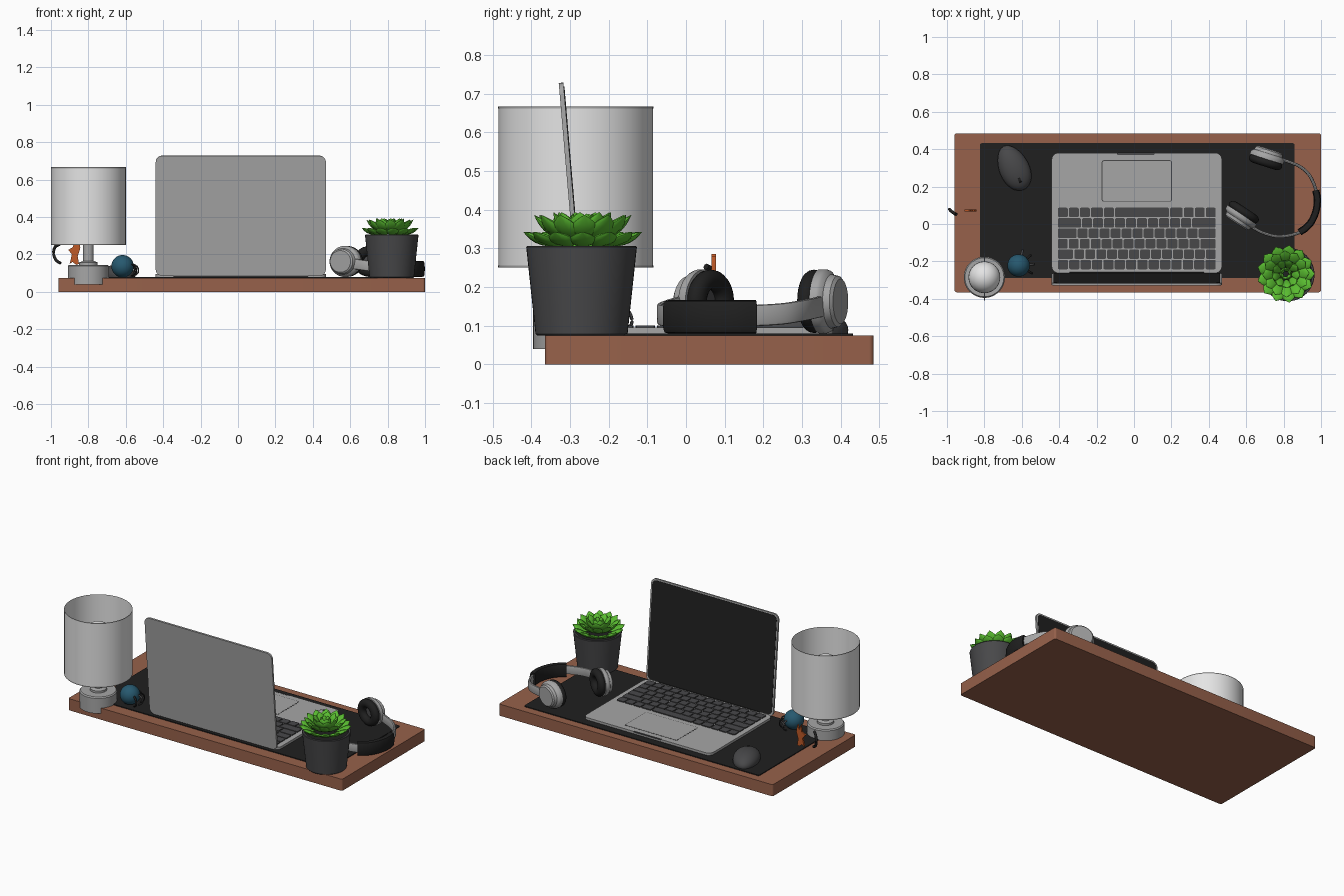
import bpy, bmesh, math
from mathutils import Matrix, Vector

if "Cube" in bpy.data.objects:
    bpy.data.objects.remove(bpy.data.objects["Cube"])

def material(name, r, g, b):
    m = bpy.data.materials.new(name)
    m.diffuse_color = (r, g, b, 1)
    m.use_nodes = True
    m.node_tree.nodes["Principled BSDF"].inputs["Base Color"].default_value = m.diffuse_color
    return m

WOOD = material("brown wood", 0.31, 0.12, 0.07)
BLACK = material("black", 0.014, 0.014, 0.014)
SILVER = material("silver", 0.38, 0.38, 0.38)
DARK = material("dark grey", 0.065, 0.065, 0.068)
WHITE = material("lamp white", 0.78, 0.78, 0.78)
GREEN = material("leaf green", 0.10, 0.50, 0.03)
BLUE = material("deep blue", 0.02, 0.10, 0.16)
ORANGE = material("orange", 0.52, 0.10, 0.02)

def finish(name, bm, mat, matrix=None):
    if matrix is not None:
        bm.transform(matrix)
    bmesh.ops.recalc_face_normals(bm, faces=bm.faces)
    me = bpy.data.meshes.new(name)
    bm.to_mesh(me)
    bm.free()
    me.materials.append(mat)
    ob = bpy.data.objects.new(name, me)
    bpy.context.collection.objects.link(ob)
    return ob

def add_plate(bm, x0, x1, y0, y1, z0, z1, r, seg=6):
    """Slab with rounded corners."""
    pts = []
    for k, (cx, cy) in enumerate([(x1 - r, y1 - r), (x0 + r, y1 - r), (x0 + r, y0 + r), (x1 - r, y0 + r)]):
        for i in range(seg + 1):
            a = math.pi / 2 * (k + i / seg)
            pts.append((cx + r * math.cos(a), cy + r * math.sin(a)))
    lo = [bm.verts.new((x, y, z0)) for x, y in pts]
    hi = [bm.verts.new((x, y, z1)) for x, y in pts]
    bm.faces.new(hi)
    bm.faces.new(lo[::-1])
    for i in range(len(pts)):
        j = (i + 1) % len(pts)
        bm.faces.new((lo[i], lo[j], hi[j], hi[i]))

def plate(name, dims, r, mat, matrix=None):
    bm = bmesh.new()
    add_plate(bm, *dims, r)
    return finish(name, bm, mat, matrix)

def lathe(name, profile, mat, matrix, seg=48):
    """Spin a (radius, height) profile round local z."""
    bm = bmesh.new()
    vs = [bm.verts.new((r, 0, z)) for r, z in profile]
    es = [bm.edges.new(p) for p in zip(vs, vs[1:])]
    bmesh.ops.spin(bm, geom=vs + es, cent=(0, 0, 0), axis=(0, 0, 1), angle=2 * math.pi, steps=seg)
    bmesh.ops.remove_doubles(bm, verts=bm.verts, dist=1e-5)
    return finish(name, bm, mat, matrix)

def spline(pts, n=8):
    """Catmull-Rom points through a short path."""
    p = [Vector(q) for q in pts]
    p = [2 * p[0] - p[1]] + p + [2 * p[-1] - p[-2]]
    out = []
    for a, b, c, d in zip(p, p[1:], p[2:], p[3:]):
        for i in range(n):
            t = i / n
            out.append(0.5 * (2 * b + (c - a) * t + (2 * a - 5 * b + 4 * c - d) * t * t
                              + (3 * b - a - 3 * c + d) * t ** 3))
    return out + [p[-2]]

def sweep(name, pts, thick, height, mat, power=1.0):
    """Rounded upright strip swept along a path."""
    path = spline(pts)
    bm = bmesh.new()
    rings = []
    for i, c in enumerate(path):
        t = path[min(i + 1, len(path) - 1)] - path[max(i - 1, 0)]
        side = Vector((t.y, -t.x, 0)).normalized()
        up = side.cross(t).normalized()
        ring = []
        for k in range(12):
            u, v = math.cos(k * math.pi / 6), math.sin(k * math.pi / 6)
            u, v = (math.copysign(abs(w) ** power, w) for w in (u, v))
            ring.append(bm.verts.new(c + side * u * thick / 2 + up * v * height / 2))
        rings.append(ring)
    for a, b in zip(rings, rings[1:]):
        for k in range(12):
            bm.faces.new((a[k], a[(k + 1) % 12], b[(k + 1) % 12], b[k]))
    bm.faces.new(rings[0])
    bm.faces.new(rings[-1])
    return finish(name, bm, mat)

at = lambda x, y, z: Matrix.Translation((x, y, z))

# Desk top and mat
plate("desk_top", (-0.96, 1.0, -0.365, 0.485, 0, 0.075), 0.012, WOOD)
plate("desk_mat", (-0.824, 0.858, -0.288, 0.432, 0.074, 0.08), 0.01, BLACK)

# Laptop base, trackpad and front notch
plate("laptop_base", (-0.44, 0.47, -0.262, 0.38, 0.08, 0.095), 0.035, SILVER)
plate("trackpad_border", (-0.173, 0.203, 0.119, 0.341, 0.09, 0.0955), 0.012, DARK)
plate("trackpad", (-0.169, 0.199, 0.123, 0.337, 0.09, 0.0962), 0.01, SILVER)
plate("opening_notch", (-0.09, 0.11, 0.37, 0.381, 0.088, 0.0957), 0.004, DARK)

# Keys: rows of relative widths, starting at the screen
rows = [[1] * 14, [1.5] + [1] * 13, [1] * 13 + [1.5], [1.8] + [1] * 11 + [1.65],
        [2.2] + [1] * 10 + [2.25], [1, 1, 1, 1.2, 1, 5, 1.25, 1, 1, 1]]
bm = bmesh.new()
pitch = 0.335 / 6
for j, row in enumerate(rows):
    x, unit = -0.41, 0.85 / sum(row)
    for w in row:
        y = -0.245 + j * pitch
        add_plate(bm, x + 0.003, x + w * unit - 0.003, y + 0.003, y + pitch - 0.003, 0.094, 0.101, 0.006, 2)
        x += w * unit
finish("keyboard_keys", bm, DARK)

# Laptop lid leaning back, screen facing +y
lid = at(0, -0.262, 0.086) @ Matrix.Rotation(math.radians(94.9), 4, 'X')
plate("laptop_lid", (-0.44, 0.47, 0, 0.645, 0, 0.012), 0.035, SILVER, lid)
plate("laptop_screen", (-0.43, 0.46, 0.012, 0.635, -0.002, 0.004), 0.028, BLACK, lid)
lathe("laptop_hinge", [(0, -0.36), (0.009, -0.36), (0.009, 0.36), (0, 0.36)], BLACK,
      at(0.015, -0.265, 0.09) @ Matrix.Rotation(math.pi / 2, 4, 'Y'), 16)

# Lamp
lamp = at(-0.8, -0.285, 0)
lathe("lamp_base", [(0, 0.04), (0.11, 0.04), (0.11, 0.138), (0.104, 0.145), (0, 0.145)], SILVER, lamp)
lathe("lamp_neck", [(0, 0.145), (0.05, 0.145), (0.05, 0.158), (0.028, 0.165), (0.028, 0.36), (0, 0.36)], SILVER, lamp, 32)
lathe("lamp_bulb", [(0.03, 0.34), (0.035, 0.38), (0.06, 0.42)] +
      [(0.085 * math.cos(math.radians(a)), 0.495 + 0.085 * math.sin(math.radians(a))) for a in range(-40, 91, 13)],
      WHITE, lamp, 32)
lathe("lamp_shade", [(0.2, 0.25), (0.2, 0.667)], WHITE, lamp, 64)
for nm, z in (("shade_trim_bottom", 0.25), ("shade_trim_top", 0.661)):
    lathe(nm, [(0.2006, z), (0.2006, z + 0.006)], SILVER, lamp, 64)
sweep("shade_holder", [(-0.8, -0.41, 0.27), (-0.8, -0.285, 0.27), (-0.8, -0.155, 0.27)], 0.006, 0.006, SILVER)

# Plant pot with soil
pot = at(0.822, -0.27, 0)
lathe("plant_pot", [(0, 0.075), (0.115, 0.075), (0.119, 0.079), (0.143, 0.303), (0.141, 0.306), (0.13, 0.306),
                    (0.128, 0.285)], DARK, pot)
lathe("soil", [(0, 0.29), (0.13, 0.288)], BLACK, pot, 32)

# Succulent rosette: count, base radius, base height, length, elevation, half width
bm = bmesh.new()
for k, (n, r0, z0, ln, el, w) in enumerate([
        (13, 0.05, 0.30, 0.112, 14, 0.036), (12, 0.03, 0.305, 0.125, 33, 0.034),
        (9, 0.02, 0.315, 0.095, 45, 0.03), (6, 0.01, 0.325, 0.065, 62, 0.021)]):
    for i in range(n):
        yaw = 2 * math.pi * (i + 0.5 * (k % 2)) / n + 0.3 * k
        m = (at(0.812, -0.267, z0) @ Matrix.Rotation(yaw, 4, 'Z') @ at(r0, 0, 0)
             @ Matrix.Rotation(-math.radians(el), 4, 'Y'))
        for v in bmesh.ops.create_uvsphere(bm, u_segments=10, v_segments=10, radius=1)["verts"]:
            t = (1 + v.co.z) / 2
            d = math.hypot(v.co.x, v.co.y) or 1
            s = math.sin(math.pi * min(max(t, 0), 1) ** 1.5)
            v.co = m @ Vector((t * ln, w * s * v.co.y / d, 0.011 * s * v.co.x / d + 0.016 * t * t))
finish("succulent_leaves", bm, GREEN)

# Headphone cups: centre and outward direction
for nm, c, n in (("back", (0.71, 0.352, 0.163), (0.3, 0.95, 0)), ("front", (0.575, 0.045, 0.163), (-0.55, -0.83, 0))):
    n = Vector(n).normalized()
    up = Vector((0, 0, 1))
    m = at(*c) @ Matrix((up.cross(n), up, n)).transposed().to_4x4() @ Matrix.Diagonal((1.13, 1, 1, 1))
    lathe(nm + "_cup_shell", [(0, 0.05), (0.058, 0.05), (0.066, 0.043), (0.07, 0.026), (0.08, 0.018), (0.083, 0.01),
                              (0.083, -0.006), (0, -0.006)], SILVER, m)
    lathe(nm + "_cup_grille", [(0, -0.012), (0.05, -0.012)], DARK, m)
    lathe(nm + "_cup_pad", [(0.056 + 0.026 * math.cos(a * math.pi / 8), -0.022 + 0.024 * math.sin(a * math.pi / 8))
                            for a in range(17)], BLACK, m)

# Headphone band and its padded middle
sweep("headband", [(0.78, 0.35, 0.15), (0.89, 0.305, 0.14), (0.95, 0.24, 0.13), (0.98, 0.13, 0.125),
                   (0.95, 0.015, 0.125), (0.89, -0.043, 0.125), (0.78, -0.067, 0.13), (0.69, -0.047, 0.14),
                   (0.62, -0.01, 0.15)], 0.017, 0.055, SILVER, 0.5)
sweep("headband_pad", [(0.972, 0.18, 0.123), (0.98, 0.13, 0.123), (0.973, 0.07, 0.123), (0.95, 0.015, 0.123),
                       (0.92, -0.02, 0.123), (0.885, -0.044, 0.123)], 0.038, 0.087, BLACK, 0.5)

# Mouse: flattened dome with a wheel
bm = bmesh.new()
for v in bmesh.ops.create_uvsphere(bm, u_segments=32, v_segments=20, radius=1)["verts"]:
    v.co.z = max(v.co.z, -0.15)
    v.co = (v.co.x * 0.08 * (1 - 0.1 * v.co.y), v.co.y * 0.128, v.co.z * 0.058)
mouse = at(-0.642, 0.3, 0.089) @ Matrix.Rotation(math.radians(25), 4, 'Z')
finish("mouse_body", bm, DARK, mouse)
lathe("mouse_wheel", [(0, -0.007), (0.017, -0.007), (0.017, 0.007), (0, 0.007)], BLACK,
      mouse @ at(0, -0.07, 0.036) @ Matrix.Rotation(math.pi / 2, 4, 'Y'), 20)

# Small round ornament with dark ribs on its right side
bm = bmesh.new()
bmesh.ops.create_uvsphere(bm, u_segments=28, v_segments=18, radius=0.06)
finish("ornament_ball", bm, BLUE, at(-0.617, -0.222, 0.137))
for i in range(4):
    a = math.radians(-30 + 35 * i)
    c, s = math.cos(a), math.sin(a)
    sweep("ornament_rib_%d" % i, [(-0.617 + d * c, -0.222 + d * s, z) for d, z in
                                  ((0.05, 0.15), (0.078, 0.135), (0.084, 0.105), (0.06, 0.084))],
          0.012, 0.008, DARK if i % 2 else BLACK)

# Flat orange figure and black hook above the desk's left end
bm = bmesh.new()
outline = [(-0.90, 0.15), (-0.885, 0.16), (-0.865, 0.145), (-0.85, 0.15), (-0.857, 0.19), (-0.843, 0.235),
           (-0.852, 0.28), (-0.864, 0.25), (-0.875, 0.285), (-0.882, 0.24), (-0.907, 0.225), (-0.888, 0.2)]
f = bm.faces.new([bm.verts.new((x, 0.066, z)) for x, z in outline])
ext = bmesh.ops.extrude_face_region(bm, geom=[f])
bmesh.ops.translate(bm, vec=(0, 0.012, 0), verts=[g for g in ext["geom"] if isinstance(g, bmesh.types.BMVert)])
finish("orange_figure", bm, ORANGE)
sweep("black_hook", [(-0.948, 0.05, 0.153), (-0.973, 0.065, 0.17), (-0.986, 0.078, 0.205), (-0.978, 0.07, 0.24),
                     (-0.955, 0.052, 0.253)], 0.016, 0.016, BLACK)

# Smooth shading with sharp edges kept
for ob in bpy.context.collection.objects:
    ob.select_set(True)
    bpy.context.view_layer.objects.active = ob
bpy.ops.object.shade_smooth_by_angle(angle=math.radians(35))
